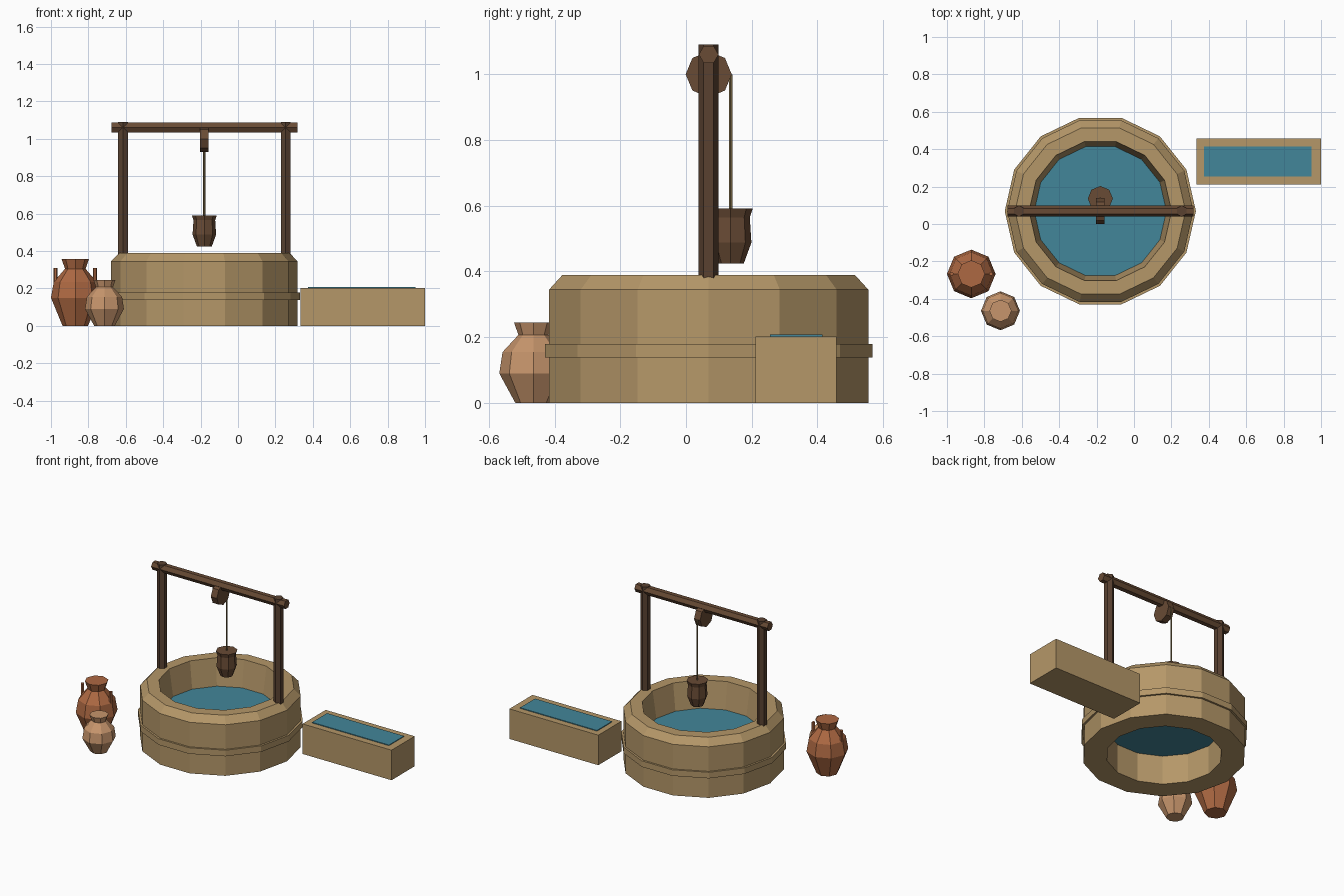
import bpy, bmesh, math
from mathutils import Matrix, Vector

if "Cube" in bpy.data.objects:
    bpy.data.objects.remove(bpy.data.objects["Cube"])


def mat(name, rgb):
    m = bpy.data.materials.new(name)
    m.diffuse_color = (*rgb, 1)
    m.use_nodes = True
    m.node_tree.nodes["Principled BSDF"].inputs["Base Color"].default_value = m.diffuse_color
    return m


STONE = mat("sandstone", (0.46, 0.31, 0.14))
WATER = mat("water", (0.055, 0.24, 0.32))
WOOD = mat("wood", (0.14, 0.07, 0.035))
POST = mat("dark_wood", (0.10, 0.053, 0.03))
ROPE = mat("rope", (0.22, 0.16, 0.07))
CLAY = mat("terracotta", (0.42, 0.14, 0.055))
PALE = mat("pale_clay", (0.57, 0.30, 0.15))


def finish(bm, name, material, loc=(0, 0, 0), rot=None):
    bmesh.ops.recalc_face_normals(bm, faces=bm.faces)
    if rot:
        bm.transform(rot)
    me = bpy.data.meshes.new(name)
    bm.to_mesh(me)
    bm.free()
    me.materials.append(material)
    ob = bpy.data.objects.new(name, me)
    ob.location = loc
    bpy.context.collection.objects.link(ob)
    return ob


def lathe(name, profile, sides, material, loc, ring=False, phase=0.0, rot=None):
    """Spin (radius, z) points; ring=True joins last to first, else caps the ends."""
    bm = bmesh.new()
    rows = []
    for r, z in profile:
        angles = [phase + 2 * math.pi * i / sides for i in range(sides)]
        rows.append([bm.verts.new((r * math.cos(a), r * math.sin(a), z)) for a in angles])
    pairs = list(zip(rows, rows[1:]))
    if ring:
        pairs.append((rows[-1], rows[0]))
    else:
        bm.faces.new(rows[0])
        bm.faces.new(rows[-1])
    for a, b in pairs:
        for i in range(sides):
            j = (i + 1) % sides
            bm.faces.new((a[i], a[j], b[j], b[i]))
    return finish(bm, name, material, loc, rot)


def box(name, lo, hi, material):
    lo, hi = Vector(lo), Vector(hi)
    bm = bmesh.new()
    bmesh.ops.create_cube(bm, size=1)
    bmesh.ops.scale(bm, vec=hi - lo, verts=bm.verts)
    return finish(bm, name, material, (lo + hi) / 2)


CX, CY = -0.18, 0.069
ALONG_X = Matrix.Rotation(math.pi / 2, 4, 'Y')

# Well wall, raised band and water
lathe("well_wall", [(0.352, 0), (0.498, 0), (0.498, 0.345), (0.456, 0.39),
                    (0.381, 0.39), (0.352, 0.2)], 14, STONE, (CX, CY, 0), ring=True)
lathe("well_band", [(0.48, 0.138), (0.511, 0.138), (0.511, 0.179), (0.48, 0.179)],
      14, STONE, (CX, CY, 0), ring=True)
lathe("well_water", [(0.354, 0.195), (0.354, 0.21)], 14, WATER, (CX, CY, 0))

# Posts, crossbeam and pulley
for side, s in (("left", -1), ("right", 1)):
    lathe(side + "_post", [(0.0305, 0.37), (0.0305, 1.09)], 6, POST,
          (CX + s * 0.435, CY, 0), phase=math.pi / 2)
lathe("crossbeam", [(0.03, -0.497), (0.03, 0.497)], 6, WOOD, (CX, CY, 1.06),
      phase=math.pi / 2, rot=ALONG_X)
lathe("pulley", [(0.07, -0.0225), (0.07, 0.0225)], 8, WOOD, (CX, CY, 1.0), rot=ALONG_X)

# Rope and bucket
lathe("rope", [(0.006, 0.57), (0.006, 1.0)], 6, ROPE, (CX, 0.136, 0))
lathe("bucket", [(0.04, 0.425), (0.063, 0.488), (0.058, 0.565), (0.067, 0.591)],
      8, WOOD, (CX, 0.136, 0))

# Trough with its water
box("trough", (0.335, 0.211, 0), (1.0, 0.458, 0.203), STONE)
box("trough_water", (0.375, 0.255, 0.15), (0.95, 0.415, 0.208), WATER)

# Jars
JX, JY = -0.87, -0.267
lathe("large_jar", [(0.068, 0), (0.13, 0.15), (0.115, 0.235), (0.055, 0.305), (0.073, 0.357)],
      8, CLAY, (JX, JY, 0))
for side, s in (("left", -1), ("right", 1)):
    lathe(side + "_jar_handle", [(0.011, 0.2), (0.011, 0.31)], 6, CLAY,
          (JX + s * 0.105, JY, 0))
lathe("small_jar", [(0.055, 0), (0.104, 0.09), (0.094, 0.155), (0.046, 0.207), (0.059, 0.245)],
      8, PALE, (-0.714, -0.464, 0))
